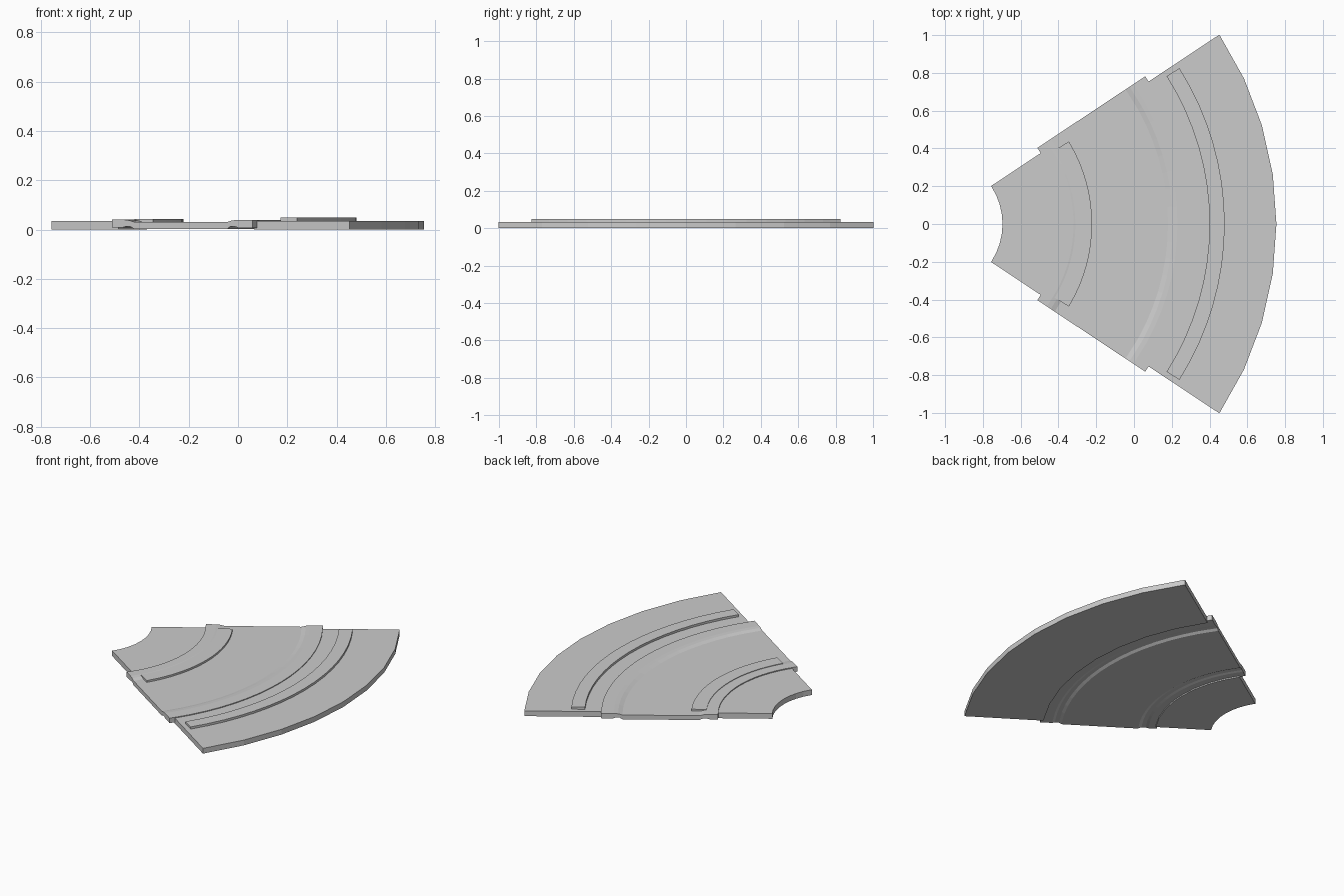
import bpy, bmesh
from math import sin, cos, radians

if "Cube" in bpy.data.objects:
    bpy.data.objects.remove(bpy.data.objects["Cube"])

CX = -1.06                 # centre of the bend
HALF = radians(33.54)      # half of the bend's sweep


def sweep(name, profile, half, steps, extend=0.0):
    """Sweep a closed (radius, z) profile around the bend; extend pushes the end rings outward."""
    bm = bmesh.new()
    rings = []
    for i in range(steps + 1):
        a = -half + 2 * half * i / steps
        e = -extend if i == 0 else extend if i == steps else 0.0
        rings.append([bm.verts.new((CX + r * cos(a) - e * sin(a),
                                    r * sin(a) + e * cos(a), z)) for r, z in profile])
    n = len(profile)
    for p, q in zip(rings, rings[1:]):
        for k in range(n):
            m = (k + 1) % n
            bm.faces.new((p[k], p[m], q[m], q[k]))
    bm.faces.new(rings[0])
    bm.faces.new(rings[-1])
    bmesh.ops.recalc_face_normals(bm, faces=bm.faces[:])
    me = bpy.data.meshes.new(name)
    bm.to_mesh(me)
    bm.free()
    ob = bpy.data.objects.new(name, me)
    bpy.context.collection.objects.link(ob)
    return ob


def box(r0, r1, z0, z1):
    return [(r0, z0), (r1, z0), (r1, z1), (r0, z1)]


# Flat ground either side of the road
sweep("inner_verge", box(0.364, 0.69, 0, 0.034), HALF, 8)
sweep("outer_verge", box(1.35, 1.814, 0, 0.034), HALF, 8)

# Road bed with kerbs and gutter grooves, overhanging the verges at both ends
road = [(0.68, 0.008), (0.73, 0.008), (0.745, 0.012), (0.77, 0.012), (0.79, 0.002),
        (1.24, 0.002), (1.255, 0.012), (1.28, 0.012), (1.295, 0.007), (1.365, 0.007),
        (1.365, 0.039), (1.29, 0.039), (1.265, 0.037), (1.24, 0.03),
        (0.79, 0.03), (0.765, 0.037), (0.74, 0.040), (0.68, 0.040)]
sweep("road_bed", road, HALF, 16, 0.033)

# Raised strips following the bend
sweep("inner_strip", box(0.75, 0.838, 0.02, 0.042), radians(31.4), 16)
sweep("outer_strip", box(1.46, 1.54, 0.02, 0.048), radians(32.4), 16)
